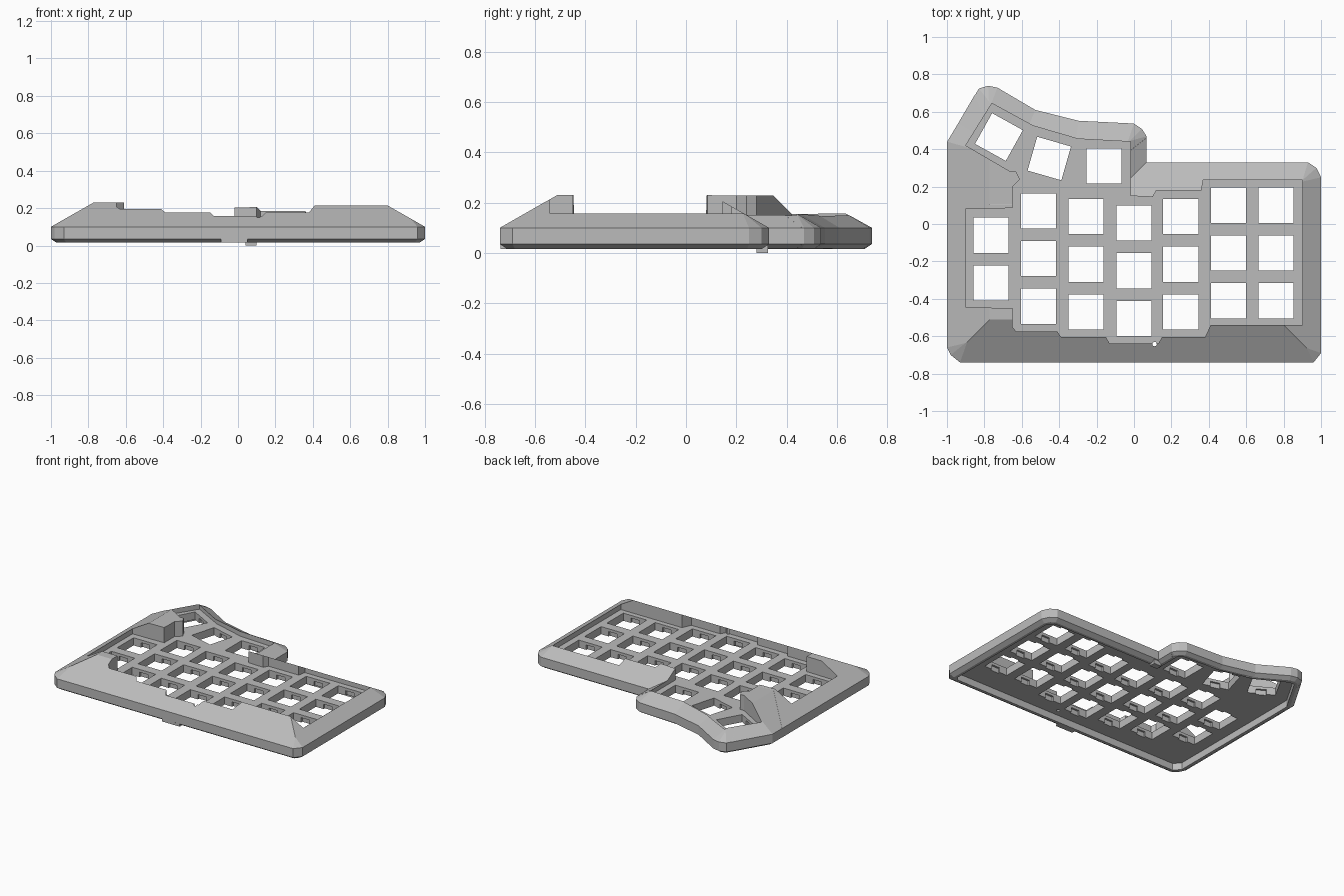
import bpy, bmesh, math
from itertools import combinations
from mathutils import Vector, Matrix

if "Cube" in bpy.data.objects:
    bpy.data.objects.remove(bpy.data.objects["Cube"], do_unlink=True)

BOTTOM, WALL_TOP, CAP = 0.015, 0.10, 0.23
PLATE_TOP, PLATE_UNDER = 0.12, 0.065
SLOPE, KEY = 0.57, 0.188

grey = bpy.data.materials.new("case grey")
grey.use_nodes = True
grey.diffuse_color = (0.5, 0.5, 0.5, 1)
grey.node_tree.nodes["Principled BSDF"].inputs["Base Color"].default_value = (0.5, 0.5, 0.5, 1)


def make_object(name, bm):
    bmesh.ops.recalc_face_normals(bm, faces=bm.faces)
    mesh = bpy.data.meshes.new(name)
    bm.to_mesh(mesh)
    bm.free()
    mesh.materials.append(grey)
    obj = bpy.data.objects.new(name, mesh)
    bpy.context.collection.objects.link(obj)
    return obj


def add_box(bm, lo, hi, matrix=Matrix()):
    lo, hi = Vector(lo), Vector(hi)
    place = matrix @ Matrix.Translation((lo + hi) / 2) @ Matrix.Diagonal((*(hi - lo), 1))
    bmesh.ops.create_cube(bm, size=1, matrix=place)


def convex_block(name, outline, inset):
    """Solid bounded by the walls, roof slopes and base chamfers of a convex outline."""
    up = Vector((0, 0, 1))
    planes = [(up, CAP - inset), (-up, -BOTTOM - inset)]
    for a, b in zip(outline, outline[1:] + outline[:1]):
        n = Vector((b[1] - a[1], a[0] - b[0], 0)).normalized()
        p = Vector((*a, 0)) - n * inset
        for normal, z in [(n, 0), (n * SLOPE + up, WALL_TOP), (n * 2 - up * 3, 0.035)]:
            normal = normal.normalized()
            planes.append((normal, normal.dot(p + up * z)))
    # Corners are the plane crossings that lie inside every other plane
    bm = bmesh.new()
    for trio in combinations(planes, 3):
        m = Matrix([normal for normal, d in trio])
        if abs(m.determinant()) > 1e-4:
            co = m.inverted() @ Vector([d for normal, d in trio])
            if all(normal.dot(co) < d + 1e-4 for normal, d in planes):
                bm.verts.new(co)
    bmesh.ops.remove_doubles(bm, verts=bm.verts, dist=1e-3)
    bmesh.ops.convex_hull(bm, input=bm.verts)
    bmesh.ops.delete(bm, geom=[v for v in bm.verts if not v.link_faces], context='VERTS')
    bmesh.ops.dissolve_limit(bm, angle_limit=0.01, verts=bm.verts, edges=bm.edges)
    return make_object(name, bm)


def prism(name, outline, z0, z1):
    bm = bmesh.new()
    low, high = [[bm.verts.new((x, y, z)) for x, y in outline] for z in (z0, z1)]
    bm.faces.new(low[::-1])
    bm.faces.new(high)
    for i in range(len(outline)):
        bm.faces.new((low[i - 1], low[i], high[i], high[i - 1]))
    return make_object(name, bm)


def combine(target, other, operation):
    mod = target.modifiers.new(operation, 'BOOLEAN')
    mod.operation, mod.solver, mod.object = operation, 'EXACT', other
    bpy.context.view_layer.update()
    graph = bpy.context.evaluated_depsgraph_get()
    mesh = bpy.data.meshes.new_from_object(target.evaluated_get(graph))
    target.modifiers.clear()
    target.data = mesh
    bpy.data.objects.remove(other, do_unlink=True)


# Convex outlines whose union is the footprint
left_front = [(-1, -0.66), (-0.98, -0.70), (-0.93, -0.74)]
thumb_front = left_front + [(0.07, -0.74)]
outlines = [
    left_front + [(0.96, -0.74), (1, -0.69), (1, 0.25), (0.975, 0.30), (0.93, 0.33), (-1, 0.33)],
    thumb_front + [(0.07, 0.259), (-0.73, 0.73), (-0.78, 0.74), (-0.83, 0.725), (-1, 0.44)],
    thumb_front + [(0.07, 0.4625), (-0.852, 0.693), (-1, 0.44)],
    thumb_front + [(0.07, 0.47), (0.045, 0.51), (0, 0.54), (-0.915, 0.586), (-1, 0.44)],
]

# Case shell; each part sits a hair inside the last so that no faces coincide
case = convex_block("keyboard_case", outlines[0], 0)
for i, outline in enumerate(outlines[1:], 1):
    combine(case, convex_block("thumb_part", outline, i * 0.001), 'UNION')

# Hollow underside
cavity = [(-0.95, -0.645), (-0.91, -0.69), (0.93, -0.69), (0.95, -0.67), (0.95, 0.24),
          (0.91, 0.28), (0.02, 0.28), (0.02, 0.46), (-0.01, 0.49), (-0.3, 0.505),
          (-0.54, 0.56), (-0.76, 0.68), (-0.80, 0.68), (-0.95, 0.425)]
combine(case, prism("cavity", cavity, -0.2, PLATE_UNDER), 'DIFFERENCE')

# Recess around the keys
recess = [(0.9, -0.54), (0.9, 0.235), (0.37, 0.235), (0.36, 0.18), (0.12, 0.18), (0.1, 0.145),
          (-0.02, 0.15), (-0.02, 0.44), (-0.3, 0.455), (-0.54, 0.525), (-0.76, 0.645),
          (-0.9, 0.42), (-0.66, 0.28), (-0.63, 0.28), (-0.61, 0.24), (-0.65, 0.2),
          (-0.65, 0.085), (-0.9, 0.08), (-0.9, -0.445), (-0.65, -0.45), (-0.65, -0.55),
          (-0.63, -0.575), (-0.41, -0.575), (-0.39, -0.605), (-0.15, -0.605), (-0.13, -0.64),
          (0.13, -0.64), (0.15, -0.605), (0.38, -0.605), (0.41, -0.54)]
combine(case, prism("recess", recess, PLATE_TOP, 0.5), 'DIFFERENCE')

# Key holes: columns by x, top row y and count, then the turned thumb keys
columns = [(-0.765, -0.06, 2), (-0.51, 0.07, 3), (-0.257, 0.04, 3), (0, 0.005, 3),
           (0.25, 0.04, 3), (0.505, 0.10, 3), (0.76, 0.10, 3)]
keys = [(x, y - 0.255 * row, 0) for x, y, count in columns for row in range(count)]
keys += [(-0.16, 0.31, 0), (-0.453, 0.35, -16), (-0.722, 0.465, -29)]
holes, notches = bmesh.new(), bmesh.new()
for x, y, angle in keys:
    place = Matrix.Translation((x, y, 0)) @ Matrix.Rotation(math.radians(angle), 4, 'Z')
    h = KEY / 2
    add_box(holes, (-h, -h, -0.1), (h, h, 0.4), place)
    add_box(notches, (-0.034, -h - 0.014, 0.03), (0.034, h + 0.014, 0.10), place)
combine(case, make_object("key_holes", holes), 'DIFFERENCE')
combine(case, make_object("clip_notches", notches), 'DIFFERENCE')

# Reset pin hole at the front of the recess
pin = bmesh.new()
bmesh.ops.create_cone(pin, cap_ends=True, segments=12, radius1=0.012, radius2=0.012, depth=1,
                      matrix=Matrix.Translation((0.11, -0.642, 0)))
combine(case, make_object("pin_hole", pin), 'DIFFERENCE')

# Small tabs under the front edge and beside the rear corner
for name, lo, hi in [("front_tab", (-0.09, -0.738, BOTTOM), (0.05, -0.70, 0.04)),
                     ("rear_tab", (0.04, 0.28, 0), (0.10, 0.325, 0.05))]:
    bm = bmesh.new()
    add_box(bm, lo, hi)
    make_object(name, bm)
